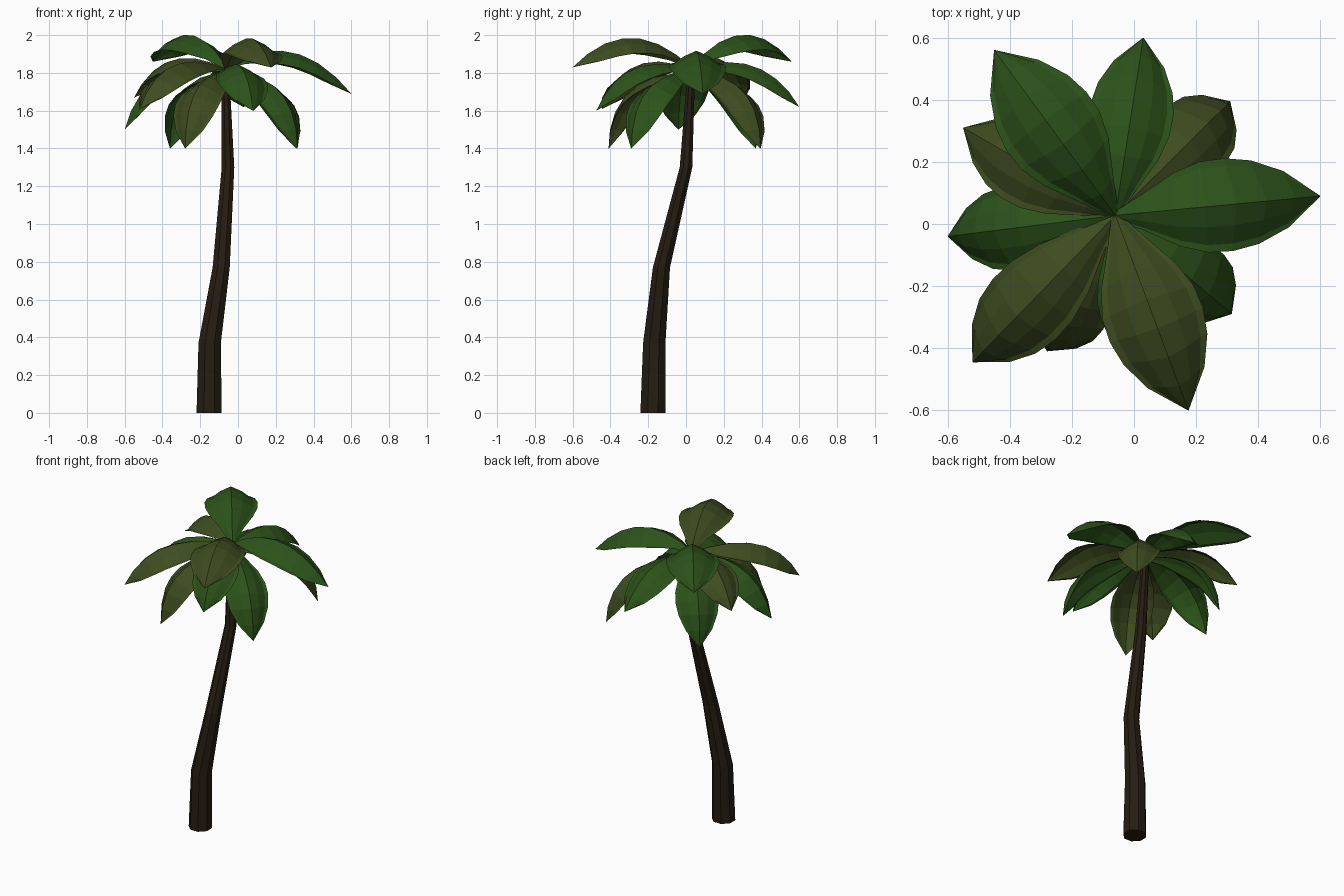
import bpy, bmesh, math
from mathutils import Vector

if "Cube" in bpy.data.objects:
    bpy.data.objects.remove(bpy.data.objects["Cube"])


def material(name, rgb):
    m = bpy.data.materials.new(name)
    m.diffuse_color = (*rgb, 1)
    m.use_nodes = True
    m.node_tree.nodes["Principled BSDF"].inputs["Base Color"].default_value = m.diffuse_color
    return m


GREEN = material("leaf_green", (0.025, 0.085, 0.010))
OLIVE = material("leaf_olive", (0.048, 0.072, 0.014))
BARK = material("bark", (0.019, 0.012, 0.006))


def finish(bm, name, mat):
    me = bpy.data.meshes.new(name)
    bm.to_mesh(me)
    bm.free()
    me.materials.append(mat)
    ob = bpy.data.objects.new(name, me)
    bpy.context.collection.objects.link(ob)
    return ob


# Trunk: octagonal rings along a leaning path (x, y, z, radius)
PATH = [(-0.153, -0.175, 0, 0.072), (-0.150, -0.168, 0.37, 0.064),
        (-0.089, -0.130, 0.77, 0.049), (-0.053, 0.000, 1.30, 0.036),
        (-0.064, 0.022, 1.70, 0.025), (-0.065, 0.026, 1.80, 0.020)]
bm = bmesh.new()
rings = [[bm.verts.new((x + r * math.cos((k + .5) * math.pi / 4),
                        y + r * math.sin((k + .5) * math.pi / 4), z))
          for k in range(8)] for x, y, z, r in PATH]
for a, b in zip(rings, rings[1:]):
    for k in range(8):
        j = (k + 1) % 8
        bm.faces.new((a[k], a[j], b[j], b[k]))
bm.faces.new(rings[0][::-1])
bm.faces.new(rings[-1])
finish(bm, "trunk", BARK)

# Leaf outline: (position along the rib, relative half width)
OUTLINE = [(0, .1), (.12, .42), (.27, .8), (.42, .98), (.57, 1), (.72, .9),
           (.87, .61), (1, .01)]
# Leaf cross-section: (sideways, below rib), with an almost level rim
SECTION = [(-1, .5), (-.84, .48), (-.45, .2), (0, 0), (.45, .2), (.84, .48), (1, .5)]


def leaf(name, tip, ctrl_z, half, mat, reach, base_z):
    p0, p2 = Vector((-0.06, 0.028, base_z)), Vector(tip)
    p1 = p0.lerp(p2, reach)
    p1.z = ctrl_z
    out = p2 - p0
    side = Vector((out.y, -out.x, 0)).normalized()
    bm = bmesh.new()
    rows = []
    for t, w in OUTLINE:
        p = p0 * (1 - t) ** 2 + p1 * 2 * t * (1 - t) + p2 * t * t
        tan = ((p1 - p0) * (1 - t) + (p2 - p1) * t).normalized()
        up = side.cross(tan)
        rows.append([bm.verts.new(p + side * (s * w * half) - up * (d * w * half))
                     for s, d in SECTION])
    for a, b in zip(rows, rows[1:]):
        for k in range(len(SECTION) - 1):
            bm.faces.new((a[k], a[k + 1], b[k + 1], b[k]))
    finish(bm, name, mat)


# Layers: (base height, leaves as tip, control height, half width, colour, reach)
LAYERS = {
    "upper": (1.83, [((.60, .09, 1.69), 2.06, .15, GREEN, .54),
                     ((.175, -.60, 1.83), 2.14, .16, OLIVE, .52),
                     ((-.45, .56, 1.86), 2.16, .16, GREEN, .52)]),
    "middle": (1.82, [((-.52, -.445, 1.61), 1.96, .14, OLIVE, .74),
                      ((-.60, -.04, 1.50), 1.89, .135, GREEN, .82),
                      ((-.55, .31, 1.67), 1.99, .135, OLIVE, .68),
                      ((.03, .60, 1.62), 1.95, .135, GREEN, .66),
                      ((.08, -.475, 1.60), 1.93, .135, GREEN, .72)]),
    "drooping": (1.80, [((.315, -.29, 1.40), 1.81, .13, GREEN, .98),
                        ((-.28, -.41, 1.40), 1.81, .13, OLIVE, .98),
                        ((.31, .395, 1.40), 1.81, .13, OLIVE, .98),
                        ((-.36, .37, 1.40), 1.81, .13, GREEN, .98)]),
}
for layer, (base_z, specs) in LAYERS.items():
    for i, spec in enumerate(specs, 1):
        leaf(f"{layer}_leaf_{i}", *spec, base_z)
